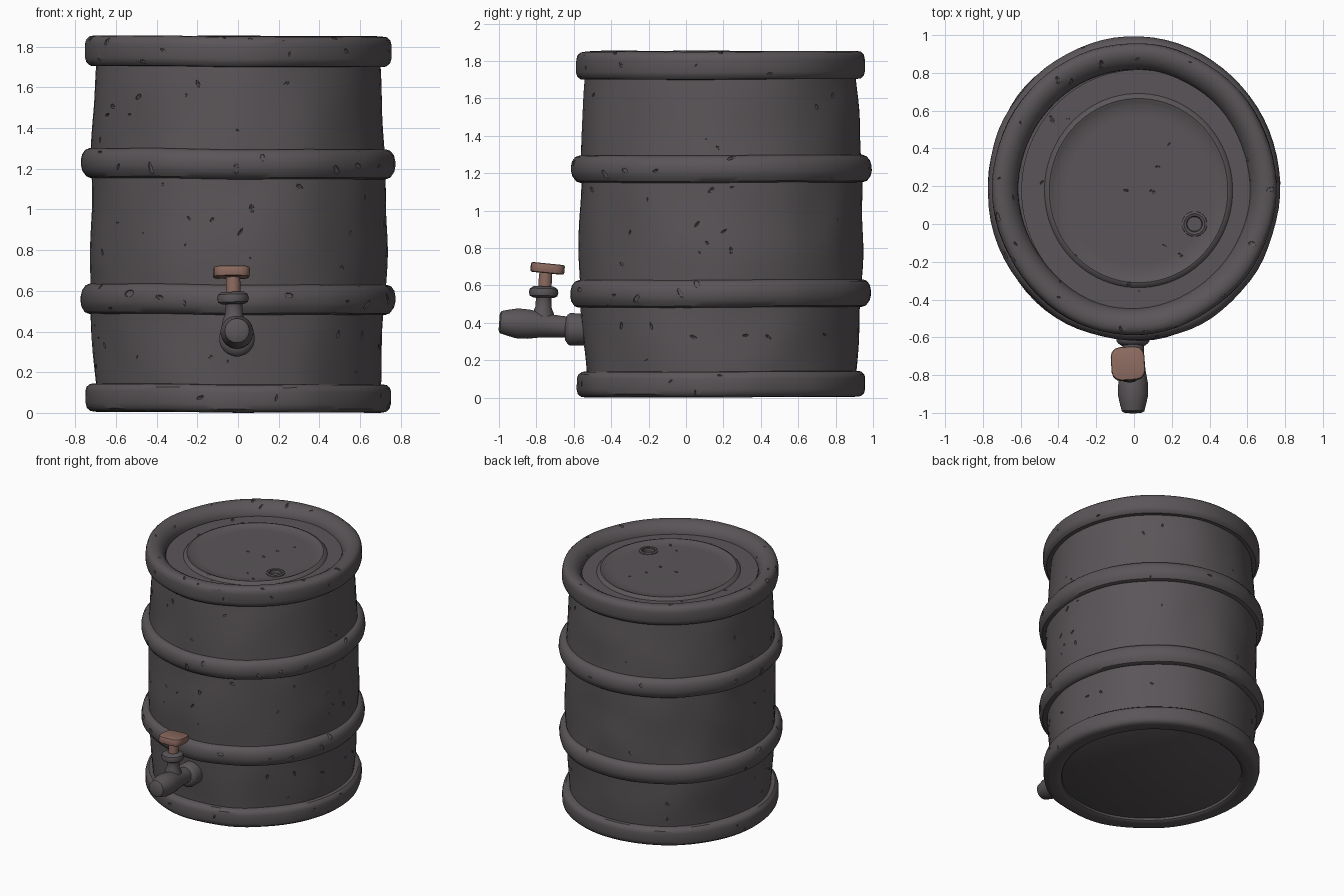
import bpy, bmesh, math, random
from mathutils import Vector, Matrix, Euler, noise

if "Cube" in bpy.data.objects:
    bpy.data.objects.remove(bpy.data.objects["Cube"])

random.seed(7)
CY = 0.187          # barrel axis offset in y
SY = 1.04           # barrel is slightly oval


def material(name, col):
    m = bpy.data.materials.new(name)
    m.diffuse_color = (*col, 1)
    m.use_nodes = True
    m.node_tree.nodes["Principled BSDF"].inputs["Base Color"].default_value = m.diffuse_color
    return m


GREY = material("dark_grey_metal", (0.102, 0.091, 0.098))
BROWN = material("brown_copper", (0.26, 0.145, 0.115))


def make_object(name, bm, mat):
    bmesh.ops.recalc_face_normals(bm, faces=bm.faces[:])
    me = bpy.data.meshes.new(name)
    bm.to_mesh(me)
    bm.free()
    me.materials.append(mat)
    ob = bpy.data.objects.new(name, me)
    bpy.context.collection.objects.link(ob)
    return ob


def lathe(name, profile, mat=GREY, seg=72, closed=False, mtx=Matrix(), wobble=0.0):
    """Revolve (radius, height) points round z; closed = ring, otherwise capped."""
    bm = bmesh.new()
    rings = []
    for r, z in profile:
        ring = []
        for i in range(seg):
            a = 2 * math.pi * (i + 0.5) / seg
            co = mtx @ Vector((r * math.cos(a), r * math.sin(a), z))
            if wobble:
                d = noise.noise(co * 3.2) * wobble
                co += Vector((math.cos(a) * d, math.sin(a) * d,
                              noise.noise(Vector((co.x * 2, co.y * 2, 0.3))) * wobble * 0.6))
            ring.append(bm.verts.new(co))
        rings.append(ring)
    n = len(rings)
    for k in range(n if closed else n - 1):
        a, b = rings[k], rings[(k + 1) % n]
        for i in range(seg):
            j = (i + 1) % seg
            bm.faces.new((a[i], a[j], b[j], b[i]))
    if not closed:
        bm.faces.new(rings[0])
        bm.faces.new(rings[-1])
    return make_object(name, bm, mat)


def boolean_cut(ob, cutter):
    """Subtract the cutter, keeping the untouched mesh if the cut goes wrong."""
    backup = ob.data.copy()
    mod = ob.modifiers.new("cut", 'BOOLEAN')
    mod.operation, mod.solver, mod.object = 'DIFFERENCE', 'EXACT', cutter
    bpy.context.view_layer.objects.active = ob
    bpy.ops.object.modifier_apply(modifier="cut")
    if len(ob.data.polygons) < len(backup.polygons) * 0.95:
        ob.data = backup
    bpy.data.objects.remove(cutter)


def chip(ob, count, size, accept):
    """Cut small wedge-like nicks at random, well separated spots on the surface."""
    faces = [f for f in ob.data.polygons if len(f.vertices) == 4 and accept(f)]
    random.shuffle(faces)
    bm = bmesh.new()
    spots = []
    for f in faces:
        v = [ob.data.vertices[i].co for i in f.vertices]
        s, t = random.uniform(.2, .8), random.uniform(.2, .8)
        p = v[0].lerp(v[1], s).lerp(v[3].lerp(v[2], s), t)
        if len(spots) >= count or any((p - q).length < size * 3.5 for q in spots):
            continue
        spots.append(p)
        k = size * random.uniform(.5, 1.5)
        m = (Matrix.Translation(p) @ f.normal.to_track_quat('Z', 'Y').to_matrix().to_4x4()
             @ Matrix.Rotation(random.uniform(0, math.pi), 4, 'Z')
             @ Matrix.Diagonal((k, k * random.uniform(.3, .6), min(k * .5, .012), 1)))
        bmesh.ops.create_icosphere(bm, subdivisions=1, radius=1, matrix=m)
    cutter = make_object("chip_cutter", bm, GREY)
    cutter.hide_render = True
    boolean_cut(ob, cutter)


BARREL = Matrix.Translation((0, CY, 0)) @ Matrix.Diagonal((1, SY, 1, 1))


def front_bias(f):
    return f.normal.y < 0.2 or random.random() < 0.2


# bulging barrel wall with soft dents
rows = 30
wall = [(0.618, 0.03)]
for i in range(rows + 1):
    z = 0.07 + i * (1.69 / rows)
    u = (z - 0.925) / 0.855
    wall.append((0.727 - 0.038 * abs(u) ** 2.3, z))
body = lathe("barrel_body", wall, mtx=BARREL, wobble=0.014)
chip(body, 60, 0.017, lambda f: abs(f.normal.z) < .5 and front_bias(f)
     and any(lo < f.center.z < hi for lo, hi in ((.18, .45), (.67, 1.12), (1.33, 1.67))))


# two rolled hoops
def hoop(z0, z1):
    return [(0.67, z0 + .01), (0.728, z0), (0.75, z0 + .008), (0.768, z0 + .035),
            (0.773, z0 + .06), (0.773, z1 - .06), (0.766, z1 - .03),
            (0.75, z1 - .008), (0.73, z1), (0.67, z1 - .01)]


for name, z0, z1 in (("lower_hoop", .485, .632), ("upper_hoop", 1.152, 1.298)):
    ob = lathe(name, hoop(z0, z1), closed=True, mtx=BARREL, wobble=0.012)
    chip(ob, 14, 0.028, lambda f: (f.center.xy - Vector((0, CY))).length > .75 and front_bias(f))

# thick end rims, the bottom one mirrored from the top one
RIM = [(0.63, 0.15), (0.695, 0.15), (0.725, 0.148), (0.743, 0.132), (0.749, 0.11),
       (0.748, 0.045), (0.742, 0.02), (0.725, 0.004), (0.70, 0.0), (0.675, 0.003),
       (0.645, 0.02), (0.625, 0.045), (0.613, 0.07), (0.61, 0.12)]
FOOT = RIM[:9] + [(0.66, 0.0), (0.635, 0.004), (0.625, 0.012), (0.615, 0.06)]
RM = Matrix.Translation((0, CY, 0)) @ Matrix.Diagonal((1, 1.032, 1, 1))
top = lathe("top_rim", [(r, 1.853 - h) for r, h in RIM], closed=True, mtx=RM, wobble=0.01)
bottom = lathe("bottom_rim", [(r, h * .92 + .004) for r, h in FOOT], closed=True, mtx=RM, wobble=0.01)
chip(top, 32, 0.02, lambda f: f.normal.z > -.3 and front_bias(f))
chip(bottom, 12, 0.018, lambda f: abs(f.normal.z) < .3 and f.normal.y < .3)

# lid with pressed circular bead and bung hole
lid = lathe("lid", [(0.65, 1.735), (0.65, 1.774), (0.57, 1.774), (0.522, 1.774), (0.508, 1.790),
                    (0.495, 1.794), (0.48, 1.789), (0.46, 1.779), (0.40, 1.778), (0.25, 1.779),
                    (0.10, 1.780), (0.02, 1.780)],
            mtx=Matrix.Translation((0.024, CY - .01, 0)) @ Matrix.Diagonal((.955, .985, 1, 1)))
chip(lid, 12, 0.016, lambda f: f.normal.z > .9)
BUNG = Matrix.Translation((0.32, 0.0, -0.012))
hole = lathe("bung_cutter", [(0.036, 1.755), (0.05, 1.83)], seg=16, mtx=BUNG)
hole.hide_render = True
boolean_cut(lid, hole)
lathe("bung_ring", [(0.046, 1.78), (0.046, 1.797), (0.055, 1.801), (0.066, 1.796), (0.07, 1.78)],
      seg=20, closed=True, mtx=BUNG)


# tap: parts revolved round an axis placed by location and tilt
def place(loc, rot=(0, 0, 0)):
    return Matrix.Translation(loc) @ Euler(rot).to_matrix().to_4x4()


FWD = math.radians(90)      # turns +z toward the front
lathe("tap_flange", [(0.075, 0), (0.086, 0.01), (0.088, 0.085), (0.08, 0.097), (0.058, 0.112)],
      seg=20, mtx=place((-.005, -.535, .365), (FWD, 0, 0)))
lathe("tap_spout", [(0.056, 0), (0.058, 0.08), (0.066, 0.18), (0.079, 0.25), (0.081, 0.315),
                    (0.07, 0.365), (0.06, 0.402), (0.045, 0.41)],
      seg=20, mtx=place((-.005, -.59, .374), (FWD - .075, 0, 0)))
lathe("tap_neck", [(0.065, 0), (0.058, 0.05), (0.044, 0.085), (0.042, 0.13), (0.05, 0.16)],
      seg=16, mtx=place((-.02, -.765, .40), (-.03, 0, 0)))
lathe("tap_collar", [(0.055, 0), (0.074, 0.01), (0.079, 0.028), (0.074, 0.048), (0.055, 0.06)],
      seg=18, mtx=place((-.024, -.762, .534), (-.03, -.03, 0)))
lathe("tap_stem", [(0.036, 0), (0.037, 0.05), (0.035, 0.10)], BROWN, 12,
      mtx=place((-.024, -.755, .58), (-.06, 0, 0)))

# squarish rounded handle knob
bm = bmesh.new()
bmesh.ops.create_cube(bm, size=1, matrix=Matrix.Diagonal((.178, .178, .052, 1)))
upright = [e for e in bm.edges if abs(e.verts[0].co.z - e.verts[1].co.z) > .01]
bmesh.ops.bevel(bm, geom=upright, offset=.05, segments=3, profile=.5, affect='EDGES')
rim_edges = [e for e in bm.edges if abs(e.verts[0].co.z - e.verts[1].co.z) < .01]
bmesh.ops.bevel(bm, geom=rim_edges, offset=.01, segments=2, profile=.5, affect='EDGES')
bm.transform(place((-.032, -.74, .691), (-.1, 0, .06)))
make_object("tap_handle", bm, BROWN)

# smooth shading with crisp edges
for ob in bpy.data.objects:
    ob.select_set(True)
bpy.context.view_layer.objects.active = body
bpy.ops.object.shade_smooth_by_angle(angle=math.radians(35))
